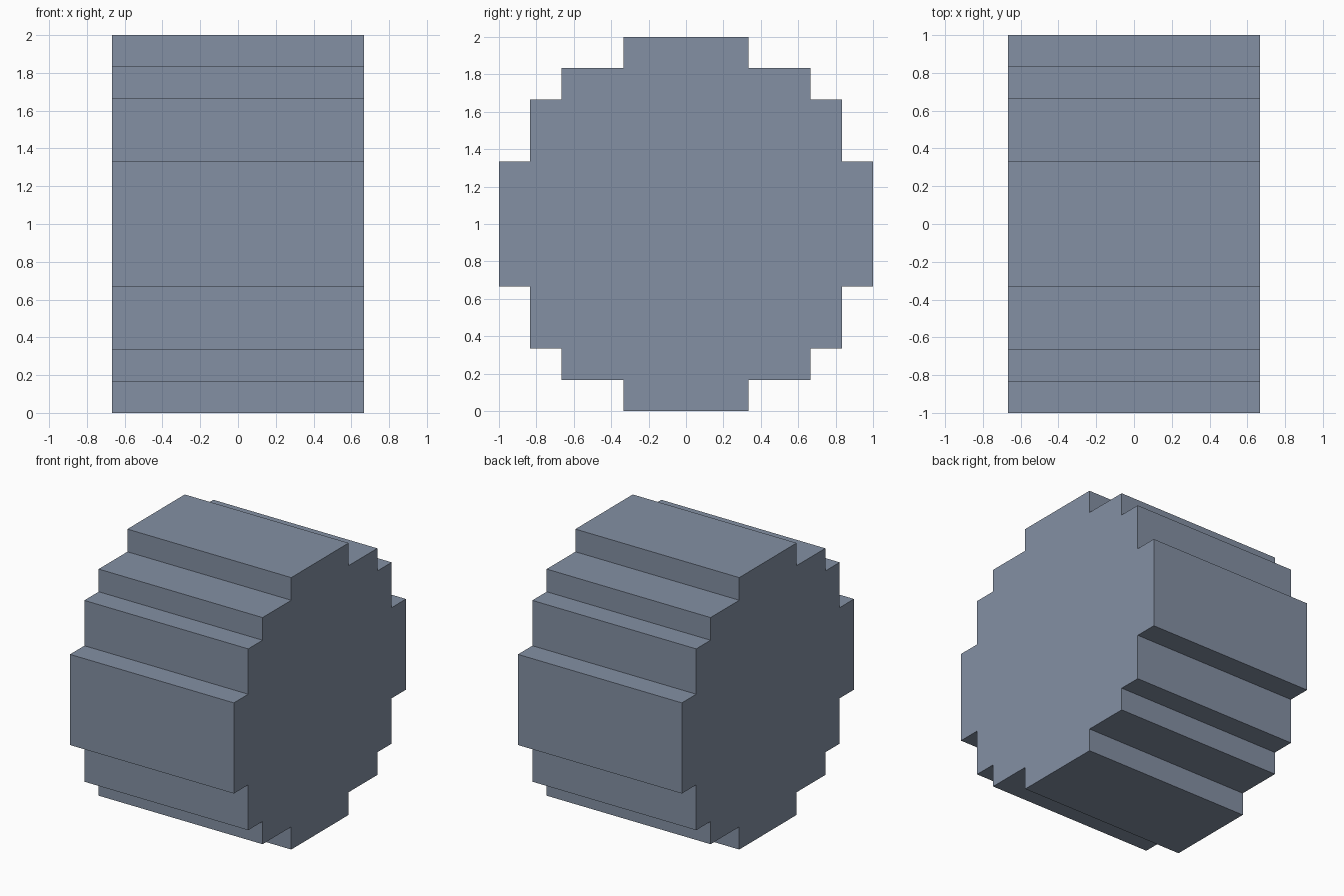
import bpy, bmesh

if "Cube" in bpy.data.objects:
    bpy.data.objects.remove(bpy.data.objects["Cube"])

U = 1 / 6            # one step of the grid
HALF_WIDTH = 4 * U   # half thickness along x

# Stepped quarter outline (y, z), from the side up to the top
quarter = [(6, 2), (5, 2), (5, 4), (4, 4), (4, 5), (2, 5), (2, 6)]

# Mirror the quarter into a full stepped disc
upper = quarter + [(-y, z) for y, z in reversed(quarter)]
outline = upper + [(y, -z) for y, z in reversed(upper)]

# Extrude the outline across x
bm = bmesh.new()
face = bm.faces.new([bm.verts.new((-HALF_WIDTH, y * U, z * U + 1)) for y, z in outline])
ext = bmesh.ops.extrude_face_region(bm, geom=[face], use_keep_orig=True)
moved = [v for v in ext["geom"] if isinstance(v, bmesh.types.BMVert)]
bmesh.ops.translate(bm, verts=moved, vec=(2 * HALF_WIDTH, 0, 0))
bmesh.ops.recalc_face_normals(bm, faces=bm.faces)

mesh = bpy.data.meshes.new("stepped_wheel")
bm.to_mesh(mesh)
bm.free()

# Single slate grey-blue colour
mat = bpy.data.materials.new("slate grey")
mat.diffuse_color = (0.23, 0.28, 0.37, 1)
mat.use_nodes = True
mat.node_tree.nodes["Principled BSDF"].inputs["Base Color"].default_value = mat.diffuse_color
mesh.materials.append(mat)

wheel = bpy.data.objects.new("stepped_wheel", mesh)
bpy.context.collection.objects.link(wheel)
